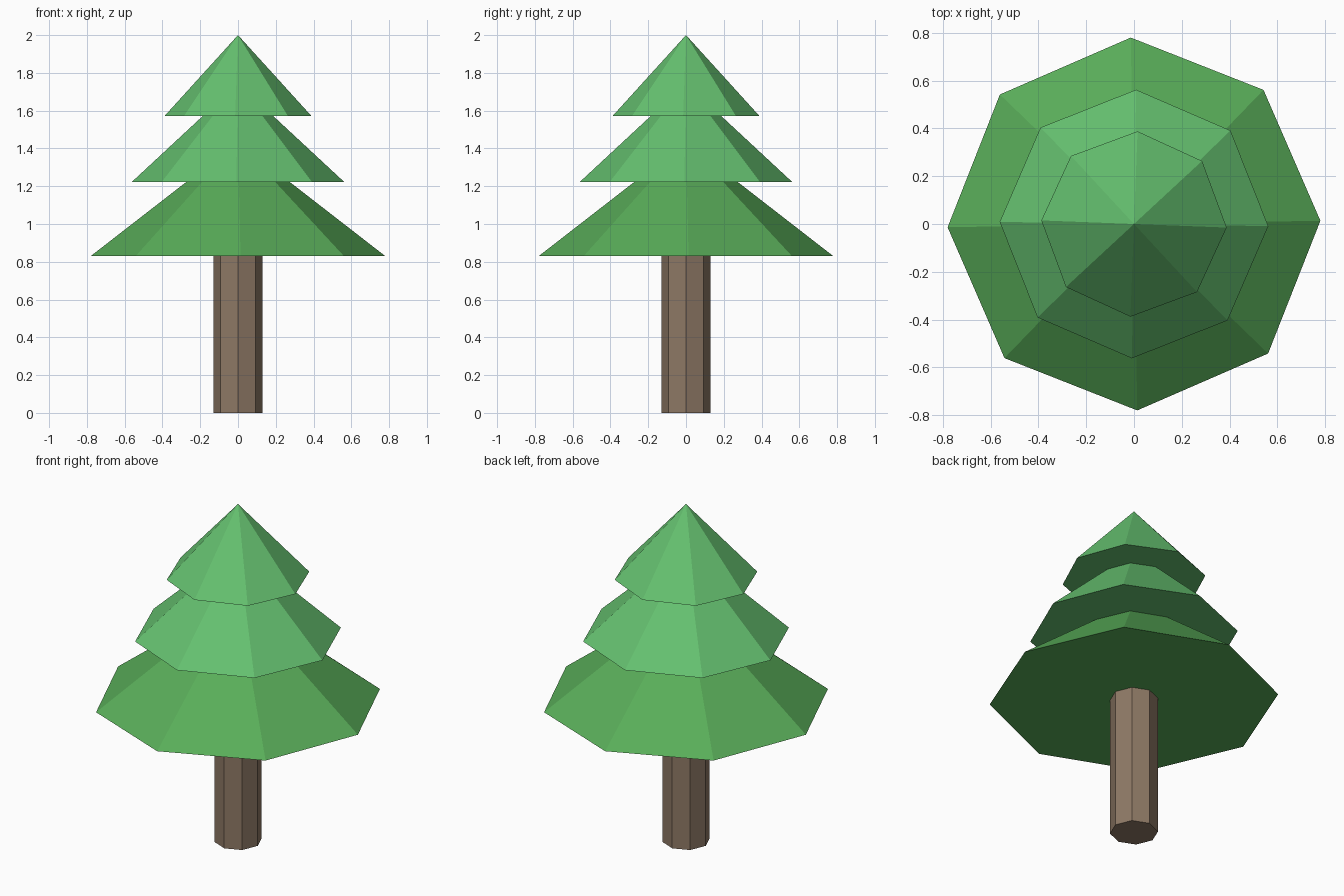
import bpy
from math import radians

if "Cube" in bpy.data.objects:
    bpy.data.objects.remove(bpy.data.objects["Cube"])


def material(name, rgb):
    mat = bpy.data.materials.new(name)
    mat.diffuse_color = (*rgb, 1)
    mat.use_nodes = True
    mat.node_tree.nodes["Principled BSDF"].inputs["Base Color"].default_value = mat.diffuse_color
    return mat


def octagon_solid(name, r_bottom, r_top, z0, z1, turn, mat):
    """Eight-sided cone or prism with a corner at angle `turn` from +x."""
    bpy.ops.mesh.primitive_cone_add(vertices=8, radius1=r_bottom, radius2=r_top,
                                    depth=z1 - z0, location=(0, 0, (z0 + z1) / 2),
                                    rotation=(0, 0, radians(turn)))
    obj = bpy.context.object
    obj.name = name
    obj.data.materials.append(mat)


bark = material("bark", (0.27, 0.19, 0.13))
dark_green = material("dark_green", (0.10, 0.42, 0.10))
light_green = material("light_green", (0.13, 0.53, 0.16))

# Trunk, running slightly up into the foliage
octagon_solid("trunk", 0.13, 0.13, 0, 0.9, 0, bark)

# Foliage tiers: name, radius, base height, apex height, twist, material
for tier in (("lower_foliage", 0.78, 0.83, 1.435, 1.0, dark_green),
             ("middle_foliage", 0.562, 1.223, 1.745, -0.9, light_green),
             ("top_foliage", 0.388, 1.573, 2.0, -2.2, light_green)):
    name, radius, base, apex, twist, mat = tier
    octagon_solid(name, radius, 0, base, apex, twist, mat)
